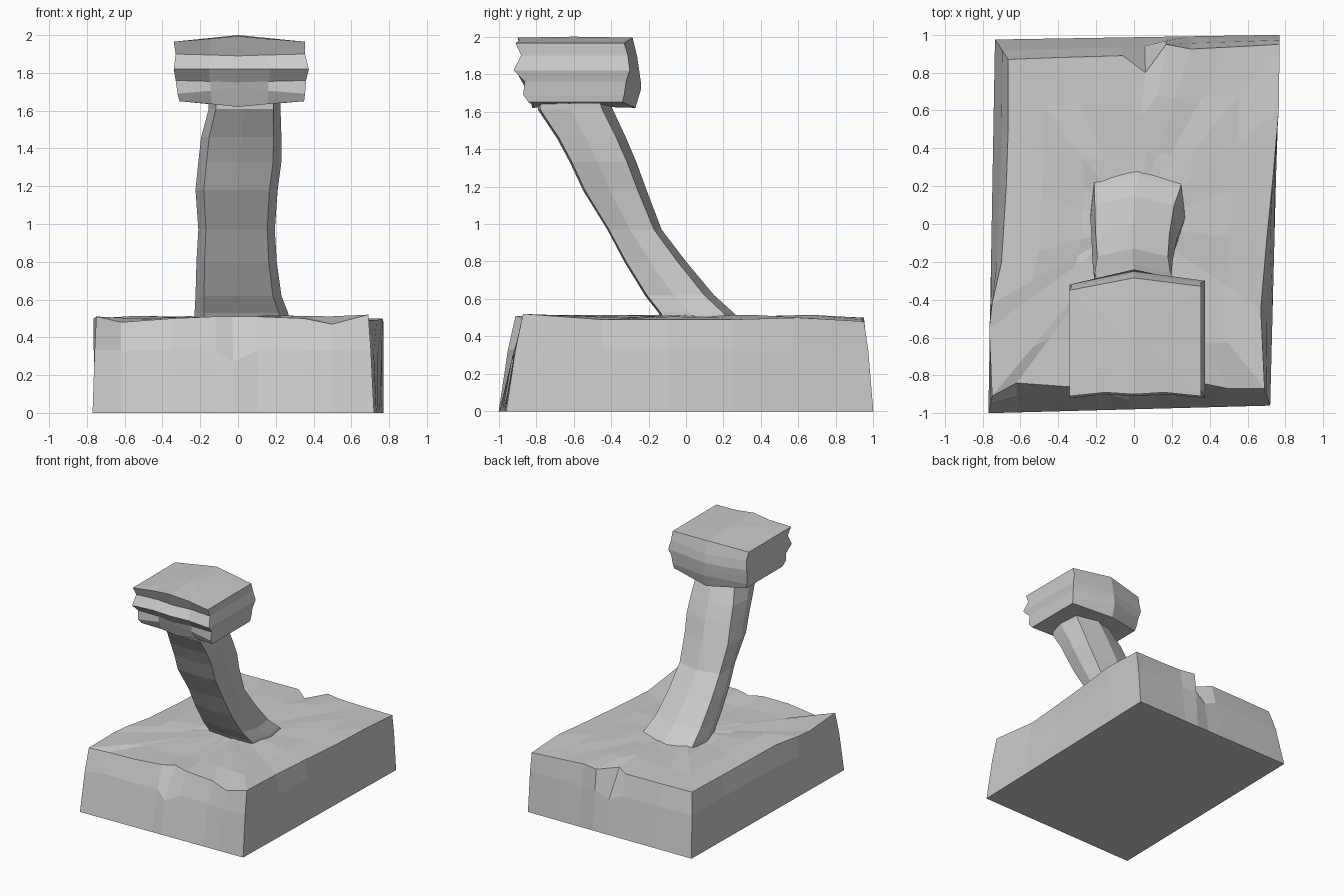
import bpy, bmesh, random
from mathutils import Vector

random.seed(4)


def loft(name, rings, bottom=None, top=None):
    """Skin counter-clockwise rings from bottom to top; ends are a flat cap or a fan to a point."""
    bm = bmesh.new()
    vs = [[bm.verts.new(p) for p in r] for r in rings]
    n = len(rings[0])
    for a, b in zip(vs, vs[1:]):
        for i in range(n):
            j = (i + 1) % n
            bm.faces.new((a[i], a[j], b[j], b[i]))
    for ring, tip in ((vs[0], bottom), (vs[-1], top)):
        if tip is None:
            bm.faces.new(ring)
        else:
            c = bm.verts.new(tip)
            for i in range(n):
                bm.faces.new((ring[i], ring[(i + 1) % n], c))
    bmesh.ops.recalc_face_normals(bm, faces=bm.faces)
    me = bpy.data.meshes.new(name)
    bm.to_mesh(me)
    bm.free()
    ob = bpy.data.objects.new(name, me)
    bpy.context.collection.objects.link(ob)
    return ob


# Base: weathered block, each side listed from its first corner (top edge x, y, z)
corners = [(-0.77, -1.0), (0.72, -0.96), (0.77, 1.0), (-0.735, 0.975)]
sides = [
    [(-0.75, -0.91, .51), (-0.62, -0.84, .48), (-0.35, -0.86, .50), (-0.12, -0.84, .51),
     (-0.03, -0.79, .51), (0.1, -0.83, .51), (0.35, -0.84, .50), (0.5, -0.87, .47)],
    [(0.69, -0.87, .52), (0.67, -0.45, .49), (0.70, -0.1, .49), (0.735, 0.25, .49), (0.765, 0.6, .50)],
    [(0.77, 0.95, .48), (0.5, 0.935, .49), (0.3, 0.925, .50), (0.17, 0.95, .50),
     (0.06, 0.80, .49), (-0.06, 0.89, .50), (-0.4, 0.88, .50)],
    [(-0.665, 0.87, .50), (-0.665, 0.5, .49), (-0.675, 0.2, .49), (-0.70, -0.2, .50),
     (-0.75, -0.42, .50), (-0.765, -0.55, .50)],
]
low, mid, rim = [], [], []
for s, side in enumerate(sides):
    a, b = Vector((*corners[s], 0)), Vector((*corners[(s + 1) % 4], 0))
    for k, p in enumerate(side):
        p = Vector(p)
        t = (p - a).dot(b - a) / (b - a).length_squared if k else 0
        q = a.lerp(b, t)
        notch = s in (0, 2) and k == 4
        m = q.lerp(p, 0.25 if notch else 0.55)
        m.z = 0.27 if notch else 0.33
        low.append(q)
        mid.append(m)
        rim.append(p)


def inner(scale):
    return [Vector((p.x * scale, p.y * scale, 0.505 + random.uniform(-.012, .012))) for p in rim]


loft("base_block", [low, mid, rim, inner(0.72), inner(0.4)], top=(0, 0, 0.5))

# Neck: leaning shaft; z, front y, back y, left x, right x
sections = [
    (0.46, -0.11, 0.32, -0.23, 0.28), (0.53, -0.15, 0.25, -0.23, 0.265),
    (0.62, -0.22, 0.15, -0.225, 0.23), (0.80, -0.33, 0.00, -0.22, 0.205),
    (0.97, -0.42, -0.13, -0.21, 0.195), (1.18, -0.55, -0.21, -0.225, 0.21),
    (1.33, -0.62, -0.265, -0.21, 0.23), (1.46, -0.69, -0.32, -0.195, 0.23),
    (1.61, -0.79, -0.39, -0.155, 0.225), (1.68, -0.79, -0.42, -0.155, 0.225),
]
rings = []
for z, f, b, l, r in sections:
    c, h, d = (l + r) / 2, (r - l) / 2, b - f
    shape = [(-.8, .03), (0, 0), (.8, .03), (1, .42), (.92, .86), (0, 1), (-.92, .86), (-1, .42)]
    rings.append([(c + h * u, f + d * v, z) for u, v in shape])
loft("leaning_neck", rings)

# Head: six-sided block with a creased front
# z at edge, z at middle, left x, right x, front y, front middle y, back corner y, back middle y
levels = [
    (1.65, 1.62, -0.31, 0.35, -0.84, -0.82, -0.36, -0.27),
    (1.69, 1.72, -0.32, 0.355, -0.87, -0.85, -0.35, -0.24),
    (1.76, 1.75, -0.33, 0.36, -0.86, -0.87, -0.34, -0.24),
    (1.82, 1.82, -0.34, 0.375, -0.92, -0.91, -0.32, -0.25),
    (1.90, 1.89, -0.33, 0.355, -0.88, -0.86, -0.33, -0.26),
    (1.965, 1.995, -0.34, 0.355, -0.91, -0.90, -0.35, -0.285),
]
rings = [[(l, f, z), (l * .45, (f + fm) / 2 + .015, (z + zm) / 2), (0, fm, zm),
          (r * .45, (f + fm) / 2 + .015, (z + zm) / 2), (r, f, z),
          (r, b + .02, z), (0, bm_, zm), (l, b, z)]
         for z, zm, l, r, f, fm, b, bm_ in levels]
loft("head_block", rings, bottom=(0, -0.6, 1.63), top=(0, -0.6, 2.0))
